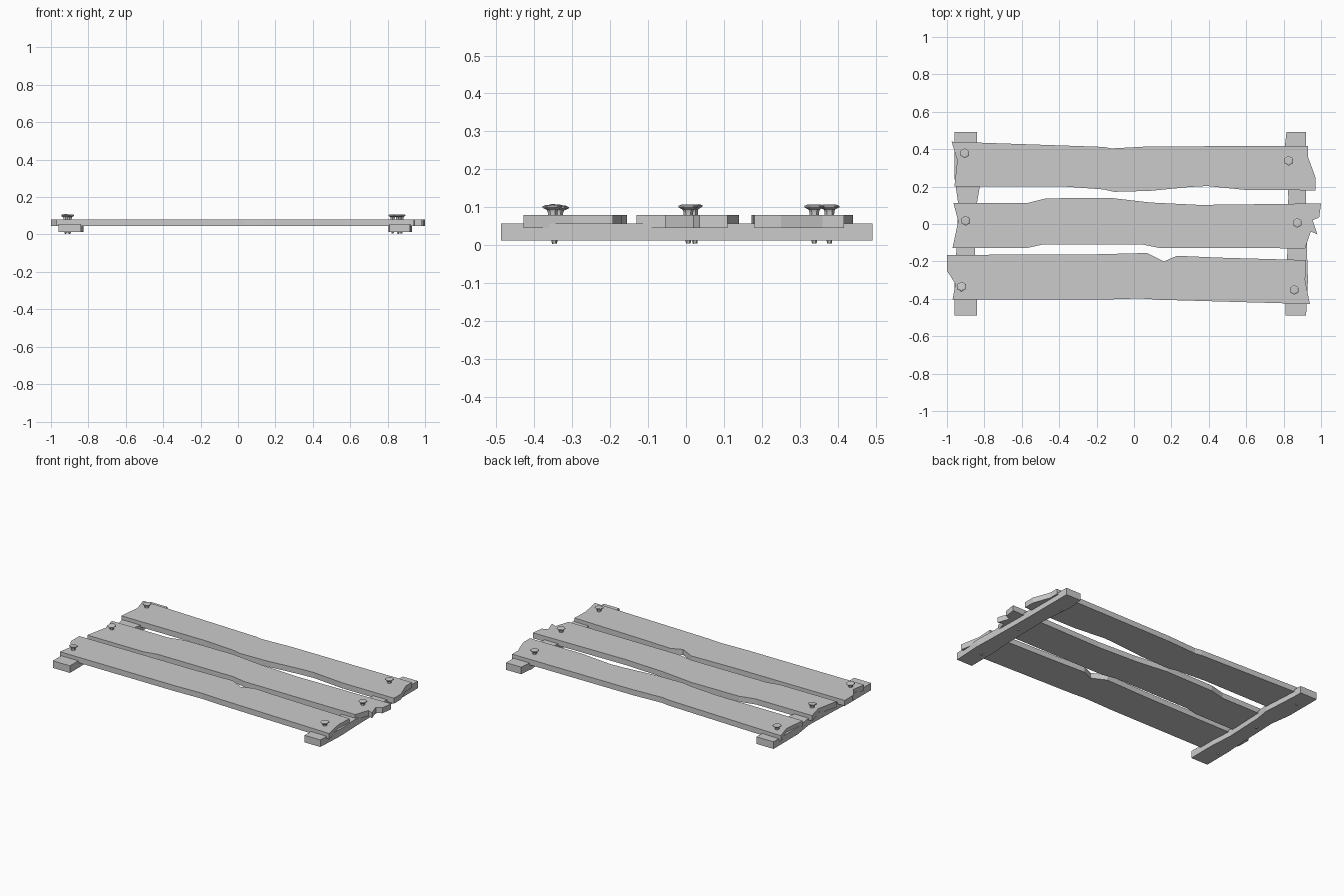
import bpy
import bmesh
from math import radians
from mathutils import Matrix

cube = bpy.data.objects.get("Cube")
if cube:
    bpy.data.objects.remove(cube, do_unlink=True)

material = bpy.data.materials.new("plain grey")
material.use_nodes = True
grey = (0.6, 0.6, 0.6, 1)
material.diffuse_color = grey
material.node_tree.nodes["Principled BSDF"].inputs["Base Color"].default_value = grey


def add_object(name, bm):
    bmesh.ops.recalc_face_normals(bm, faces=bm.faces)
    mesh = bpy.data.meshes.new(name)
    bm.to_mesh(mesh)
    bm.free()
    mesh.materials.append(material)
    obj = bpy.data.objects.new(name, mesh)
    bpy.context.collection.objects.link(obj)
    return obj


def add_board(name, outline, bottom, top):
    """Extrude a flat outline into a rough-sawn board."""
    bm = bmesh.new()
    face = bm.faces.new([bm.verts.new((x, y, bottom)) for x, y in outline])
    extruded = bmesh.ops.extrude_face_region(bm, geom=[face])["geom"]
    verts = [v for v in extruded if isinstance(v, bmesh.types.BMVert)]
    bmesh.ops.translate(bm, verts=verts, vec=(0, 0, top - bottom))
    return add_object(name, bm)


def add_nail(name, x, y, tilt):
    """Stack hexagonal rings from the blunt tip up to the domed head."""
    bm = bmesh.new()
    profile = [(0.006, 0.004), (0.009, 0.02), (0.013, 0.088),
               (0.015, 0.094), (0.026, 0.1), (0.026, 0.104), (0.018, 0.107)]
    rings = []
    for radius, z in profile:
        ring = bmesh.ops.create_circle(bm, segments=6, radius=radius)["verts"]
        bmesh.ops.translate(bm, verts=ring, vec=(0, 0, z))
        rings.append(ring)
    for low, high in zip(rings, rings[1:]):
        for i in range(len(low)):
            j = (i + 1) % len(low)
            bm.faces.new((low[i], low[j], high[j], high[i]))
    bm.faces.new(rings[0])
    bm.faces.new(rings[-1])
    # Lean the nail about the middle of the boards
    pivot = Matrix.Translation((0, 0, 0.06))
    lean = pivot @ Matrix.Rotation(radians(tilt), 4, "X") @ pivot.inverted()
    bmesh.ops.transform(bm, matrix=Matrix.Translation((x, y, 0)) @ lean, verts=bm.verts)
    return add_object(name, bm)


# Three planks with worn edges and broken ends
back_plank = [
    (-.975, .44), (-.16, .412), (-.12, .404), (.085, .415), (.93, .417),
    (.93, .36), (.97, .25), (.97, .18), (.6, .182), (.39, .203), (.3, .198),
    (.085, .177), (-.105, .172), (-.165, .185), (-.37, .2), (-.96, .2),
    (-.945, .34)]
middle_plank = [
    (-.965, .112), (-.57, .112), (-.47, .137), (-.13, .14), (.085, .115),
    (.35, .102), (1, .11), (.99, .035), (.955, .02), (.98, -.055),
    (.945, -.04), (.915, -.13), (.135, -.128), (.045, -.11), (-.49, -.11),
    (-.57, -.128), (-.97, -.128), (-.94, .015)]
front_plank = [
    (-1, -.165), (-.24, -.163), (.07, -.155), (.16, -.2), (.23, -.17),
    (.46, -.18), (.92, -.193), (.915, -.3), (.94, -.428), (.135, -.405),
    (.03, -.398), (-.16, -.404), (-.97, -.404), (-.955, -.32), (-1, -.25)]
for name, outline in (("back_plank", back_plank),
                      ("middle_plank", middle_plank),
                      ("front_plank", front_plank)):
    add_board(name, outline, 0.045, 0.08)

# Two cross rails under the ends
right_rail = [
    (-.96, .492), (-.84, .492), (-.84, .44), (-.825, .2), (-.84, .11),
    (-.85, -.15), (-.84, -.3), (-.84, -.488), (-.96, -.488), (-.96, -.3),
    (-.95, -.15), (-.94, .11), (-.96, .25)]
left_rail = [
    (.815, .492), (.92, .492), (.92, .11), (.925, -.15), (.93, -.3),
    (.92, -.488), (.81, -.488), (.81, -.3), (.82, -.15), (.825, .15),
    (.805, .4)]
add_board("right_rail", right_rail, 0.012, 0.057)
add_board("left_rail", left_rail, 0.012, 0.057)

# One nail through each plank at each rail
nails = {
    "back_right_nail": (-.905, .378, 0), "middle_right_nail": (-.9, .02, 4),
    "front_right_nail": (-.922, -.34, -7), "back_left_nail": (.827, .338, 0),
    "middle_left_nail": (.873, .006, 0), "front_left_nail": (.857, -.35, 3)}
for name, (x, y, tilt) in nails.items():
    add_nail(name, x, y, tilt)
